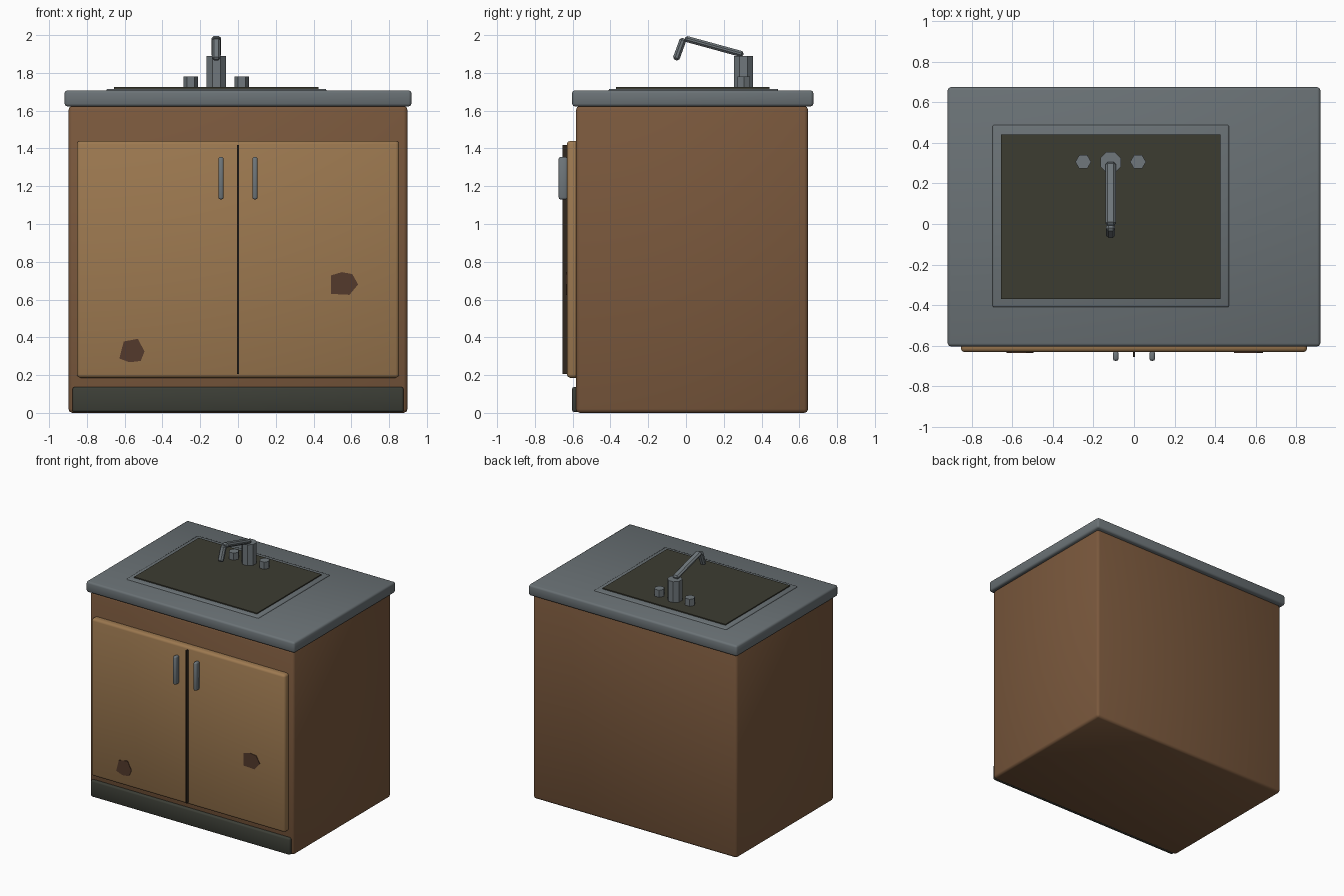
import bpy, bmesh, math
from mathutils import Vector, Matrix

if "Cube" in bpy.data.objects:
    bpy.data.objects.remove(bpy.data.objects["Cube"])


def material(name, rgb):
    m = bpy.data.materials.new(name)
    m.diffuse_color = (*rgb, 1)
    m.use_nodes = True
    m.node_tree.nodes["Principled BSDF"].inputs["Base Color"].default_value = m.diffuse_color
    return m


BROWN = material("cabinet brown", (0.195, 0.098, 0.046))
TAN = material("door tan", (0.335, 0.190, 0.080))
GREY = material("counter grey", (0.145, 0.168, 0.180))
METAL = material("tap metal", (0.160, 0.185, 0.200))
DARK = material("toe kick dark", (0.045, 0.048, 0.037))
BASIN = material("basin dark", (0.046, 0.045, 0.031))
GAP = material("gap dark brown", (0.030, 0.020, 0.013))
RUST = material("worn patch brown", (0.088, 0.042, 0.025))


def finish(bm, name, mat, smooth=False):
    bmesh.ops.recalc_face_normals(bm, faces=bm.faces)
    me = bpy.data.meshes.new(name)
    bm.to_mesh(me)
    bm.free()
    me.materials.append(mat)
    ob = bpy.data.objects.new(name, me)
    bpy.context.collection.objects.link(ob)
    if smooth:
        bpy.ops.object.select_all(action='DESELECT')
        ob.select_set(True)
        bpy.context.view_layer.objects.active = ob
        bpy.ops.object.shade_smooth_by_angle(angle=math.radians(50))
    return ob


def box_mesh(size, bevel, segments):
    bm = bmesh.new()
    bmesh.ops.create_cube(bm, size=1)
    bmesh.ops.scale(bm, vec=size, verts=bm.verts)
    if bevel:
        bmesh.ops.bevel(bm, geom=bm.edges[:], offset=bevel, segments=segments,
                        profile=0.5, affect='EDGES')
    return bm


def box(name, x, y, z, mat, bevel=0.0, segments=2):
    """Bevelled box from (min, max) ranges."""
    bm = box_mesh([r[1] - r[0] for r in (x, y, z)], bevel, segments)
    bmesh.ops.translate(bm, vec=[sum(r) / 2 for r in (x, y, z)], verts=bm.verts)
    return finish(bm, name, mat, bevel > 0)


def bar(name, a, b, width, thick, mat, bevel):
    """Bevelled bar between two points lying in a plane of constant x."""
    a, b = Vector(a), Vector(b)
    d = b - a
    bm = box_mesh((width, thick, d.length), bevel, 1)
    rot = Matrix.Rotation(math.atan2(-d.y, d.z), 4, 'X')
    bmesh.ops.transform(bm, matrix=Matrix.Translation((a + b) / 2) @ rot, verts=bm.verts)
    return finish(bm, name, mat)


def prism(name, x, y, z, radius, sides, turn, mat):
    bm = bmesh.new()
    bmesh.ops.create_cone(bm, cap_ends=True, segments=sides, radius1=radius,
                          radius2=radius, depth=z[1] - z[0])
    bmesh.ops.rotate(bm, matrix=Matrix.Rotation(turn, 3, 'Z'), verts=bm.verts)
    bmesh.ops.translate(bm, vec=(x, y, sum(z) / 2), verts=bm.verts)
    return finish(bm, name, mat)


def patch(name, outline):
    """Thin worn plate on the door front."""
    bm = bmesh.new()
    face = bm.faces.new([bm.verts.new((x, -0.629, z)) for x, z in outline])
    ext = bmesh.ops.extrude_face_region(bm, geom=[face])
    moved = [g for g in ext["geom"] if isinstance(g, bmesh.types.BMVert)]
    bmesh.ops.translate(bm, vec=(0, -0.006, 0), verts=moved)
    return finish(bm, name, RUST)


# cabinet, counter and toe kick
box("cabinet_body", (-0.897, 0.897), (-0.582, 0.646), (0.0, 1.625), BROWN, 0.02)
box("countertop", (-0.918, 0.918), (-0.603, 0.674), (1.622, 1.708), GREY, 0.015)
box("toe_kick", (-0.877, 0.877), (-0.604, -0.56), (0.004, 0.137), DARK, 0.012)

# doors: one panel with a dark dividing strip, and two handles
box("door_panel", (-0.853, 0.853), (-0.631, -0.56), (0.186, 1.44), TAN, 0.018)
box("door_gap", (-0.005, 0.005), (-0.655, -0.61), (0.205, 1.418), GAP)
for side, label in ((-1, "left"), (1, "right")):
    c = side * 0.09
    box("handle_" + label, (c - 0.014, c + 0.014), (-0.674, -0.628),
        (1.13, 1.355), METAL, 0.01)

# worn patches
patch("worn_patch_left", [(-0.605, 0.378), (-0.53, 0.392), (-0.495, 0.325),
                          (-0.515, 0.275), (-0.575, 0.268), (-0.628, 0.288)])
patch("worn_patch_right", [(0.492, 0.728), (0.55, 0.745), (0.605, 0.735),
                           (0.636, 0.68), (0.59, 0.625), (0.492, 0.63)])

# sink
box("sink_rim", (-0.697, 0.468), (-0.41, 0.488), (1.68, 1.716), GREY, 0.008)
box("sink_basin", (-0.656, 0.426), (-0.37, 0.442), (1.69, 1.724), BASIN)

# tap
TX, TY = -0.115, 0.304
prism("tap_base", TX, TY, (1.71, 1.89), 0.055, 8, math.pi / 8, METAL)
for i, dx in enumerate((-0.135, 0.135)):
    prism("tap_knob_%d" % (i + 1), TX + dx, TY + 0.002, (1.71, 1.78), 0.039, 6,
          math.pi / 6, METAL)
bar("tap_spout", (TX, TY, 1.897), (TX, -0.006, 1.982), 0.052, 0.032, METAL, 0.011)
bar("tap_nozzle", (TX, -0.013, 1.983), (TX, -0.055, 1.868), 0.044, 0.036, METAL, 0.011)
